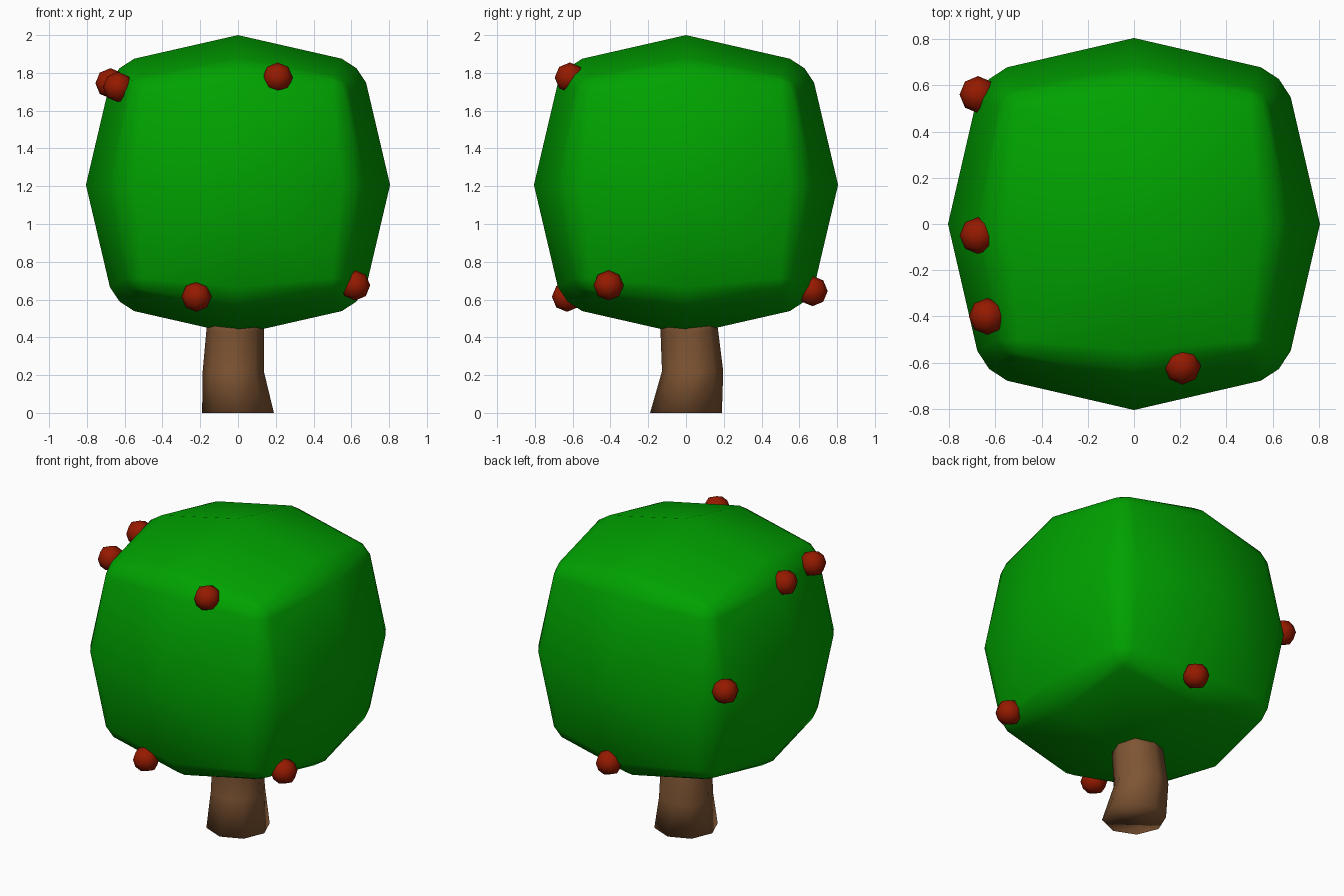
import bpy, bmesh, math
from itertools import permutations, product

if "Cube" in bpy.data.objects:
    bpy.data.objects.remove(bpy.data.objects["Cube"])


def material(name, rgb):
    m = bpy.data.materials.new(name)
    m.diffuse_color = (*rgb, 1)
    m.use_nodes = True
    m.node_tree.nodes["Principled BSDF"].inputs["Base Color"].default_value = m.diffuse_color
    return m


def finish(name, bm, mat, loc=(0, 0, 0)):
    bmesh.ops.recalc_face_normals(bm, faces=bm.faces)
    for f in bm.faces:
        f.smooth = True
    me = bpy.data.meshes.new(name)
    bm.to_mesh(me)
    bm.free()
    me.materials.append(mat)
    ob = bpy.data.objects.new(name, me)
    ob.location = loc
    bpy.context.collection.objects.link(ob)
    return ob


def symmetric_hull(seeds):
    """Convex solid from seed points repeated with full cube symmetry."""
    points = {tuple(s * c + 0.0 for s, c in zip(sign, p))
              for seed in seeds for p in permutations(seed)
              for sign in product((1, -1), repeat=3)}
    bm = bmesh.new()
    for p in sorted(points):
        bm.verts.new(p)
    bmesh.ops.convex_hull(bm, input=bm.verts[:])
    bmesh.ops.dissolve_limit(bm, angle_limit=0.002, verts=bm.verts[:],
                             edges=bm.edges[:])
    return bm


leaf = material("leaf_green", (0.0, 0.36, 0.0))
bark = material("bark_brown", (0.21, 0.09, 0.033))
red = material("apple_red", (0.30, 0.01, 0.0))

# Crown: puffed cube with rounded edges
# (face centre, rounded edge middle x2, face corner, rounded corner x2)
bm = symmetric_hull([(0, 0, 0.805), (0, 0.55, 0.678), (0, 0.627, 0.627),
                     (0.5, 0.5, 0.59), (0.505, 0.56, 0.56), (0.542, 0.542, 0.542)])
bmesh.ops.scale(bm, vec=(1, 1, 0.985), verts=bm.verts)
finish("crown", bm, leaf, (0, 0, 1.207))

# Trunk: slightly bent eight-sided column
bm = bmesh.new()
rings = []
for x, y, z, r in [(0, 0, 0, 0.19), (-0.025, 0.035, 0.22, 0.162),
                   (-0.015, 0.018, 0.43, 0.153), (-0.01, 0.01, 0.5, 0.15)]:
    rings.append([bm.verts.new((x + r * math.cos(i * math.pi / 4),
                                y + r * math.sin(i * math.pi / 4), z))
                  for i in range(8)])
for a, b in zip(rings, rings[1:]):
    for i in range(8):
        j = (i + 1) % 8
        bm.faces.new((a[i], a[j], b[j], b[i]))
bm.faces.new(rings[0][::-1])
bm.faces.new(rings[-1])
finish("trunk", bm, bark)

# Apples scattered over the crown
spots = [(0.21, -0.615, 1.775), (-0.22, -0.63, 0.615), (0.62, -0.41, 0.675),
         (0.085, 0.67, 0.645), (-0.675, 0.56, 1.27), (-0.675, -0.05, 1.745),
         (-0.635, -0.4, 1.725)]
r = 0.08
for k, p in enumerate(spots, 1):
    seeds = [(0, 0, r), (0, r / 2 ** 0.5, r / 2 ** 0.5), (r / 3 ** 0.5,) * 3]
    finish(f"apple_{k}", symmetric_hull(seeds), red, p)
